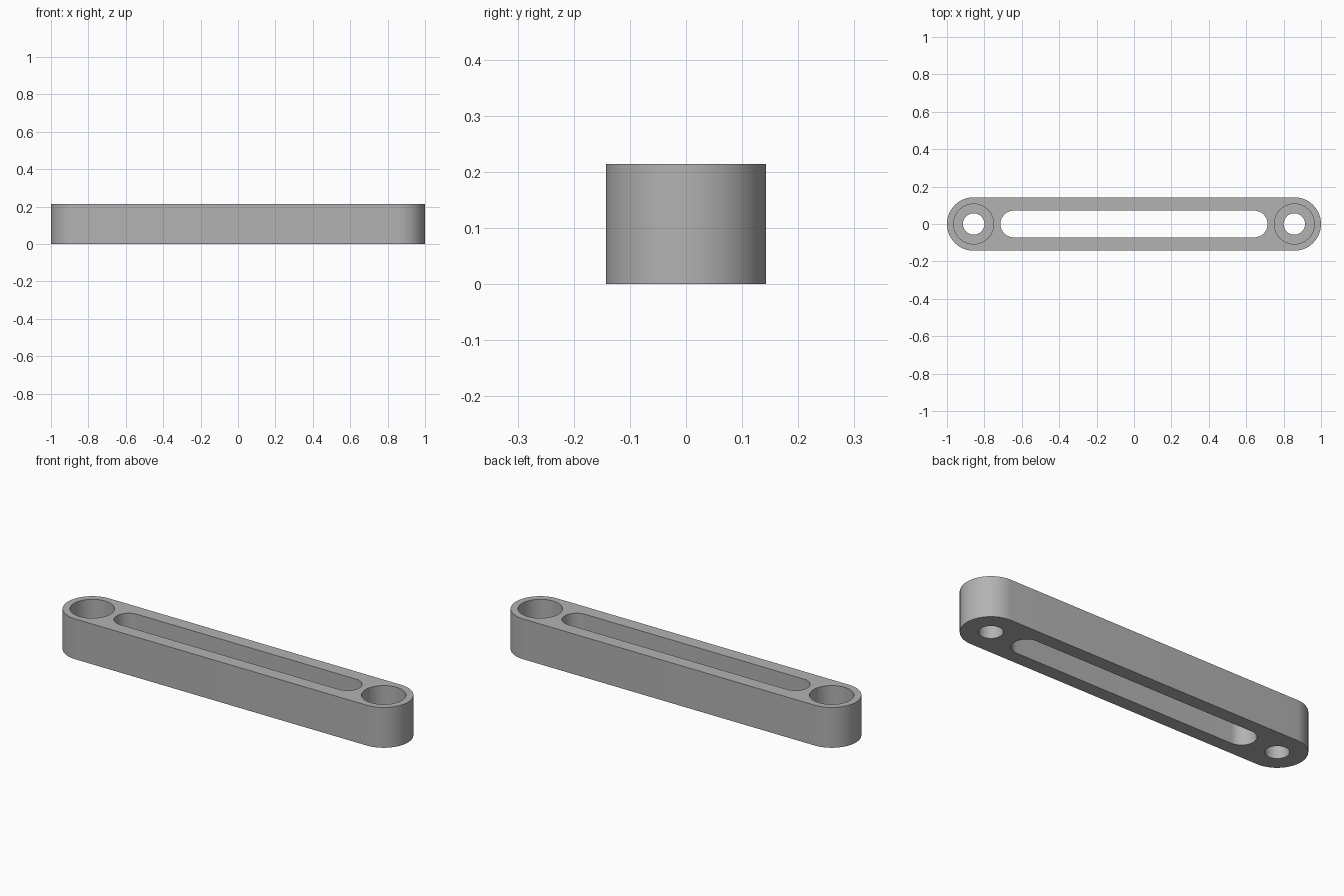
import bpy
import bmesh
from math import cos, sin, pi, radians

cube = bpy.data.objects.get("Cube")
if cube:
    bpy.data.objects.remove(cube, do_unlink=True)

U = 1 / 7                     # design unit
HEIGHT = 1.5 * U
END_X = 6 * U                 # centre of the rounded ends and holes
LIP = 0.5 * U                 # floor thickness under the counterbores
SEGMENTS = 32                 # per half circle

grey = bpy.data.materials.new("plain grey")
grey.use_nodes = True
colour = (0.45, 0.45, 0.45, 1)
grey.diffuse_color = colour
grey.node_tree.nodes["Principled BSDF"].inputs["Base Color"].default_value = colour


def stadium(name, x, half_straight, radius, z0, z1):
    """Upright prism with round ends; a cylinder when half_straight is 0."""
    outline = []
    for side in (1, -1):
        for i in range(SEGMENTS + (1 if half_straight else 0)):
            a = -pi / 2 + pi * i / SEGMENTS
            outline.append((x + side * (half_straight + radius * cos(a)),
                            side * radius * sin(a)))
    bm = bmesh.new()
    base = bm.faces.new([bm.verts.new((px, py, z0)) for px, py in outline])
    top = bmesh.ops.extrude_face_region(bm, geom=[base])["geom"]
    bmesh.ops.translate(bm, vec=(0, 0, z1 - z0),
                        verts=[v for v in top if isinstance(v, bmesh.types.BMVert)])
    bmesh.ops.recalc_face_normals(bm, faces=bm.faces)
    mesh = bpy.data.meshes.new(name)
    bm.to_mesh(mesh)
    bm.free()
    mesh.materials.append(grey)
    obj = bpy.data.objects.new(name, mesh)
    bpy.context.collection.objects.link(obj)
    return obj


# Rounded bar
bar = stadium("slotted_bar", 0, END_X, U, 0, HEIGHT)

# Long slot, then a through hole and counterbore at each end
cutters = [stadium("slot_cutter", 0, 4.5 * U, 0.5 * U, -U, HEIGHT + U)]
for side in (1, -1):
    cutters.append(stadium("hole_cutter", side * END_X, 0, 0.4 * U, -U, HEIGHT + U))
    cutters.append(stadium("counterbore_cutter", side * END_X, 0, 0.75 * U, LIP, HEIGHT + U))

bpy.ops.object.select_all(action="DESELECT")
bar.select_set(True)
bpy.context.view_layer.objects.active = bar
for cutter in cutters:
    cutter.hide_render = True
    cut = bar.modifiers.new(cutter.name, "BOOLEAN")
    cut.operation = "DIFFERENCE"
    cut.solver = "EXACT"
    cut.object = cutter
    bpy.ops.object.modifier_apply(modifier=cut.name)
    bpy.data.objects.remove(cutter, do_unlink=True)

bpy.ops.object.shade_smooth_by_angle(angle=radians(30))
